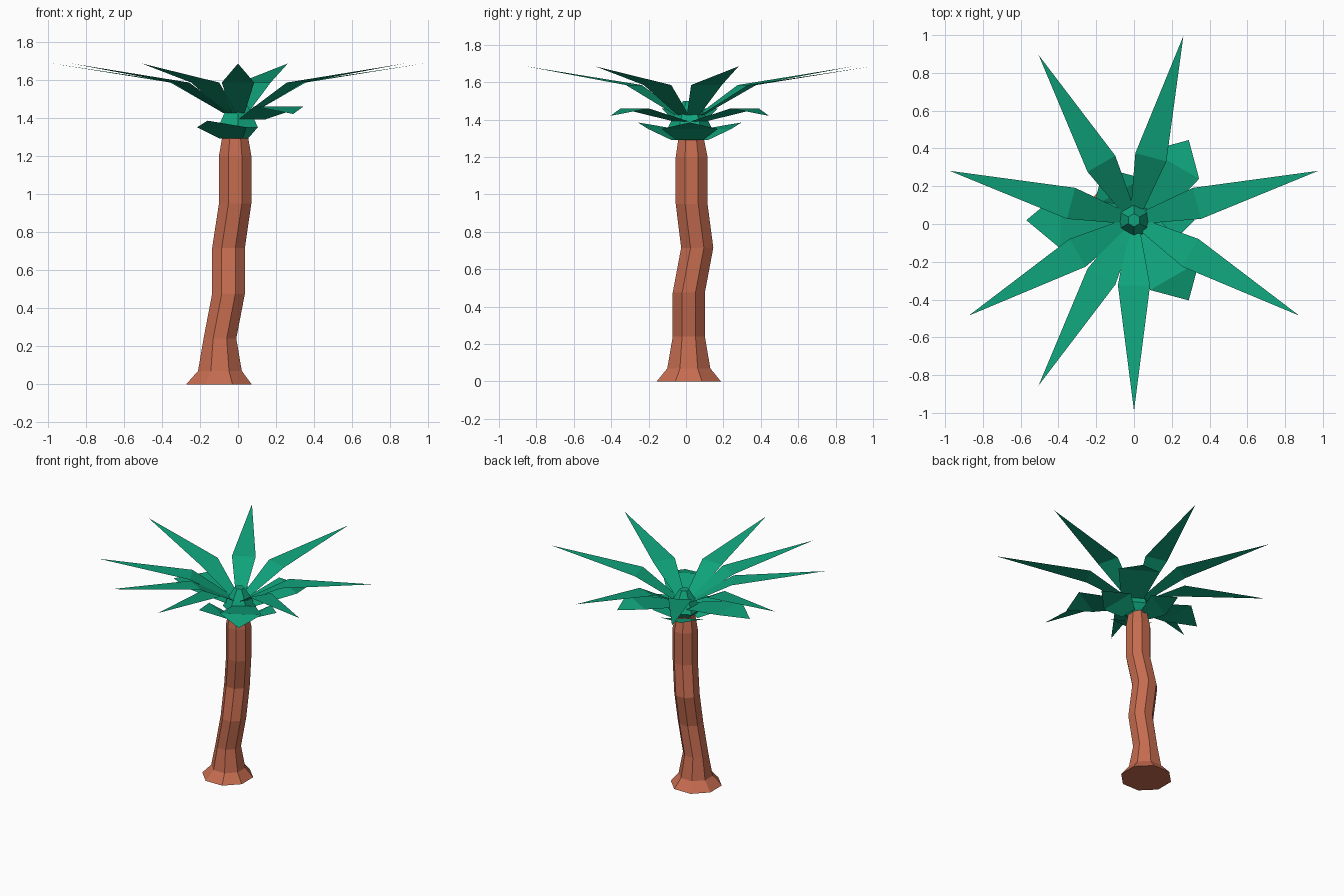
import bpy, bmesh
from math import sin, cos, pi, radians

if "Cube" in bpy.data.objects:
    bpy.data.objects.remove(bpy.data.objects["Cube"])


def material(name, rgb):
    m = bpy.data.materials.new(name)
    m.diffuse_color = (*rgb, 1)
    m.use_nodes = True
    m.node_tree.nodes["Principled BSDF"].inputs["Base Color"].default_value = m.diffuse_color
    return m


bark = material("bark", (0.56, 0.15, 0.08))
green = material("leaf_green", (0.005, 0.37, 0.20))


def finish(bm, name, mat):
    me = bpy.data.meshes.new(name)
    bm.to_mesh(me)
    bm.free()
    me.materials.append(mat)
    ob = bpy.data.objects.new(name, me)
    bpy.context.collection.objects.link(ob)
    return ob


def stacked_rings(name, rings, sides, turn, mat):
    """Loft polygon rings given as (x, y, z, corner radius)."""
    bm = bmesh.new()
    loops = []
    for x, y, z, r in rings:
        angles = [turn + 2 * pi * i / sides for i in range(sides)]
        loops.append([bm.verts.new((x + r * cos(a), y + r * sin(a), z)) for a in angles])
    for lo, hi in zip(loops, loops[1:]):
        for i in range(sides):
            j = (i + 1) % sides
            bm.faces.new((lo[i], lo[j], hi[j], hi[i]))
    bm.faces.new(loops[0][::-1])
    bm.faces.new(loops[-1])
    return finish(bm, name, mat)


def leaf(name, angle, base, mid, tip, centre=(0, 0.02)):
    """Flat folded leaf; base and mid are (radius, z, half width), tip is (radius, z)."""
    a = radians(angle)
    bm = bmesh.new()

    def point(r, z, side):
        return bm.verts.new((centre[0] + r * cos(a) - side * sin(a),
                             centre[1] + r * sin(a) + side * cos(a), z))

    b0, b1 = point(base[0], base[1], -base[2]), point(base[0], base[1], base[2])
    m0, m1 = point(mid[0], mid[1], -mid[2]), point(mid[0], mid[1], mid[2])
    t = point(tip[0], tip[1], 0)
    bm.faces.new((b0, m0, m1, b1))
    bm.faces.new((m0, t, m1))
    return finish(bm, name, green)


# Crooked eight-sided trunk with flared foot
k = 1 / cos(pi / 8)
trunk = [(-0.10, 0.015, 0, 0.172), (-0.095, 0.015, 0.07, 0.115),
         (-0.095, 0.015, 0.24, 0.086), (-0.05, 0.015, 0.475, 0.086),
         (-0.05, 0.06, 0.715, 0.086), (-0.015, 0.03, 0.95, 0.085),
         (-0.015, 0.03, 1.2, 0.085), (-0.015, 0.027, 1.31, 0.066)]
stacked_rings("trunk", [(x, y, z, r * k) for x, y, z, r in trunk], 8, pi / 8, bark)

# Six-sided heart of the crown
stacked_rings("crown_core", [(0, 0.02, 1.29, 0.06), (0, 0.02, 1.35, 0.12),
                             (0, 0.02, 1.42, 0.085), (0, 0.02, 1.50, 0.035)],
              6, pi / 6, green)

# Long upper fronds
for i, ang in enumerate((15, 75, 120, 165, 210, 240, 270, 330)):
    leaf(f"long_frond_{i + 1}", ang, (0.07, 1.425, 0.035), (0.345, 1.585, 0.085), (1.01, 1.685))

# Short middle leaves
leaf("middle_leaf_1", 180, (0.07, 1.39, 0.08), (0.39, 1.46, 0.15), (0.57, 1.42))
for i, ang in enumerate((60, -60)):
    leaf(f"middle_leaf_{i + 2}", ang, (0.05, 1.39, 0.08), (0.34, 1.46, 0.15),
         (0.49, 1.42), (0.045, 0.02))

# Small lowest leaves
for i, ang in enumerate((0, 120, 240)):
    leaf(f"lower_leaf_{i + 1}", ang, (0.07, 1.29, 0.07), (0.17, 1.35, 0.15), (0.32, 1.385))
